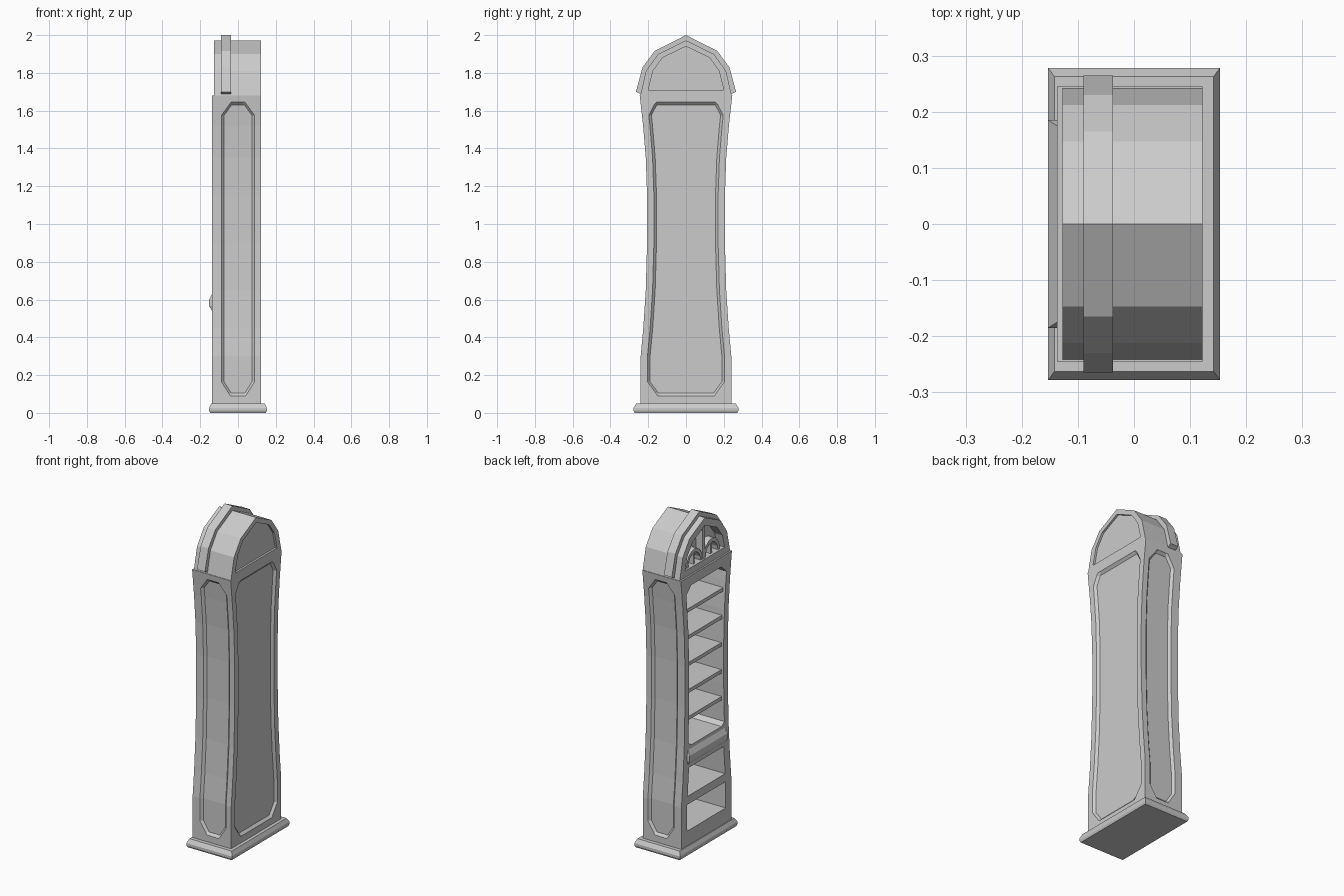
import bpy, bmesh, math

if "Cube" in bpy.data.objects:
    bpy.data.objects.remove(bpy.data.objects["Cube"], do_unlink=True)

stone = bpy.data.materials.new("grey")
stone.use_nodes = True
GREY = (0.6, 0.6, 0.6, 1)
stone.diffuse_color = GREY
stone.node_tree.nodes["Principled BSDF"].inputs["Base Color"].default_value = GREY

FRONT, BACK = -0.137, 0.122   # x of the open face and of the closed face


def loft(name, rings):
    """Solid skin through rings of equal point count, capped at both ends."""
    bm = bmesh.new()
    vs = [[bm.verts.new(p) for p in ring] for ring in rings]
    n = len(vs[0])
    for a, b in zip(vs, vs[1:]):
        for i in range(n):
            j = (i + 1) % n
            bm.faces.new((a[i], a[j], b[j], b[i]))
    bm.faces.new(vs[0][::-1])
    bm.faces.new(vs[-1])
    bmesh.ops.recalc_face_normals(bm, faces=bm.faces[:])
    mesh = bpy.data.meshes.new(name)
    bm.to_mesh(mesh)
    bm.free()
    mesh.materials.append(stone)
    ob = bpy.data.objects.new(name, mesh)
    bpy.context.collection.objects.link(ob)
    return ob


def prism(name, outline, x0, x1):
    """Extrude a (y, z) outline along x."""
    return loft(name, [[(x, y, z) for y, z in outline] for x in (x0, x1)])


def box_stack(name, layers):
    """Stack of rectangles: (x0, x1, half depth, z)."""
    return loft(name, [[(a, -h, z), (b, -h, z), (b, h, z), (a, h, z)]
                       for a, b, h, z in layers])


def mirrored(half):
    """Close a right-hand (y, z) outline with its mirror image."""
    return half + [(-y, z) for y, z in reversed(half) if y > 1e-6]


def carve(ob, cutter):
    mod = ob.modifiers.new("carve", "BOOLEAN")
    mod.operation, mod.solver, mod.object = "DIFFERENCE", "EXACT", cutter
    bpy.context.view_layer.objects.active = ob
    bpy.ops.object.modifier_apply(modifier=mod.name)
    bpy.data.objects.remove(cutter, do_unlink=True)


# waisted silhouette of the case
WAIST = [(0.05, 0.24), (0.3, 0.24), (0.45, 0.226), (0.65, 0.213), (0.9, 0.206),
         (1.15, 0.206), (1.35, 0.213), (1.52, 0.227), (1.68, 0.245)]


def half_width(z):
    for (z0, w0), (z1, w1) in zip(WAIST, WAIST[1:]):
        if z <= z1:
            return w0 + (w1 - w0) * (z - z0) / (z1 - z0)
    return WAIST[-1][1]


# plinth
box_stack("plinth", [(-0.148, 0.148, 0.272, 0), (-0.153, 0.153, 0.278, 0.012),
                     (-0.153, 0.153, 0.278, 0.026), (-0.142, 0.142, 0.263, 0.05)])


# case with sunken chamfered panels on both flanks and on the closed face
def case_ring(z, a, trim, d):
    w, lip = half_width(z), 0.014
    b = w - trim
    flank = [(FRONT, -w), (-a, -w), (lip - a, d - w), (a - lip, d - w), (a, -w), (BACK, -w)]
    side = [(BACK, -b), (BACK - d, lip - b), (BACK - d, b - lip), (BACK, b)]
    ring = flank + side + [(x, -y) for x, y in reversed(flank)]
    return [(x, y, z) for x, y in ring]


DEEP = 0.014
stations = [(0.05, 0.04, 0.09, 0), (0.09, 0.04, 0.09, 0), (0.105, 0.05, 0.08, DEEP),
            (0.165, 0.088, 0.036, DEEP)]
stations += [(z, 0.088, 0.036, DEEP) for z, w in WAIST[1:-1]]
stations += [(1.575, 0.088, 0.036, DEEP), (1.63, 0.048, 0.07, DEEP),
             (1.645, 0.038, 0.085, 0), (1.68, 0.038, 0.085, 0)]
case = loft("case", [case_ring(*s) for s in stations])

# shelf openings in the open face
CAVITY = 0.085
for low, high, jamb in ((0.14, 0.3, 0.055), (0.35, 0.52, 0.055)):
    edge = [(half_width(z) - jamb, z) for z in (low, high)]
    carve(case, prism("cutter", mirrored(edge), -0.3, CAVITY))
levels = [0.67, 0.9, 1.15, 1.35, 1.52, 1.575]
edge = [(half_width(z) - 0.04, z) for z in levels] + [(0.145, 1.62)]
edge = [(0.145, 0.65)] + edge
carve(case, prism("cutter", mirrored(edge), -0.3, CAVITY))

# shelves
for i in range(5):
    z = 0.82 + 0.164 * i
    h = half_width(z) - 0.035
    box_stack("shelf", [(-0.122, CAVITY + 0.005, h, z - 0.022),
                        (-0.122, CAVITY + 0.005, h, z)])

# raised ledge between the drawers and the shelves
box_stack("ledge", [(FRONT, -0.12, 0.175, 0.54), (-0.153, -0.12, 0.185, 0.565),
                    (-0.153, -0.12, 0.185, 0.6), (FRONT, -0.12, 0.175, 0.63)])


# pointed hood
def arch(shoulder, knee, top, foot):
    return mirrored([foot, shoulder, knee, (0, top)])


hood = prism("hood", arch((0.212, 1.81), (0.147, 1.9), 1.972, (0.243, 1.675)), -0.127, BACK)
pane = arch((0.168, 1.8), (0.115, 1.87), 1.925, (0.19, 1.72))
carve(hood, prism("cutter", pane, -0.3, -0.075))
back_pane = arch((0.175, 1.81), (0.125, 1.88), 1.94, (0.2, 1.71))
carve(hood, prism("cutter", back_pane, BACK - 0.012, 0.3))

# arched band over the hood
outer = [(0.265, 1.7), (0.23, 1.83), (0.165, 1.917), (0, 2.0)]
inner = [(0, 1.95), (0.14, 1.88), (0.2, 1.8), (0.236, 1.685)]
right = outer + inner
loop = outer + [(-y, z) for y, z in outer[-2::-1]] \
    + [(-y, z) for y, z in inner[::-1]] + inner[1:]
prism("hood_band", loop, -0.09, -0.037)

# fan window tracery
prism("mullion", [(-0.012, 1.7), (0.012, 1.7), (0.012, 1.94), (-0.012, 1.94)], -0.118, -0.07)
for s in (-1, 1):
    angles = [math.pi * i / 8 for i in range(9)]
    bow = [(s * 0.083 + r * math.cos(t), 1.715 + 1.25 * r * math.sin(t))
           for r, ts in ((0.078, angles), (0.06, angles[::-1])) for t in ts]
    prism("tracery_arc", bow, -0.115, -0.07)
    prism("tracery_bar", [(s * 0.076, 1.71), (s * 0.09, 1.71),
                          (s * 0.09, 1.8), (s * 0.076, 1.8)], -0.112, -0.07)
